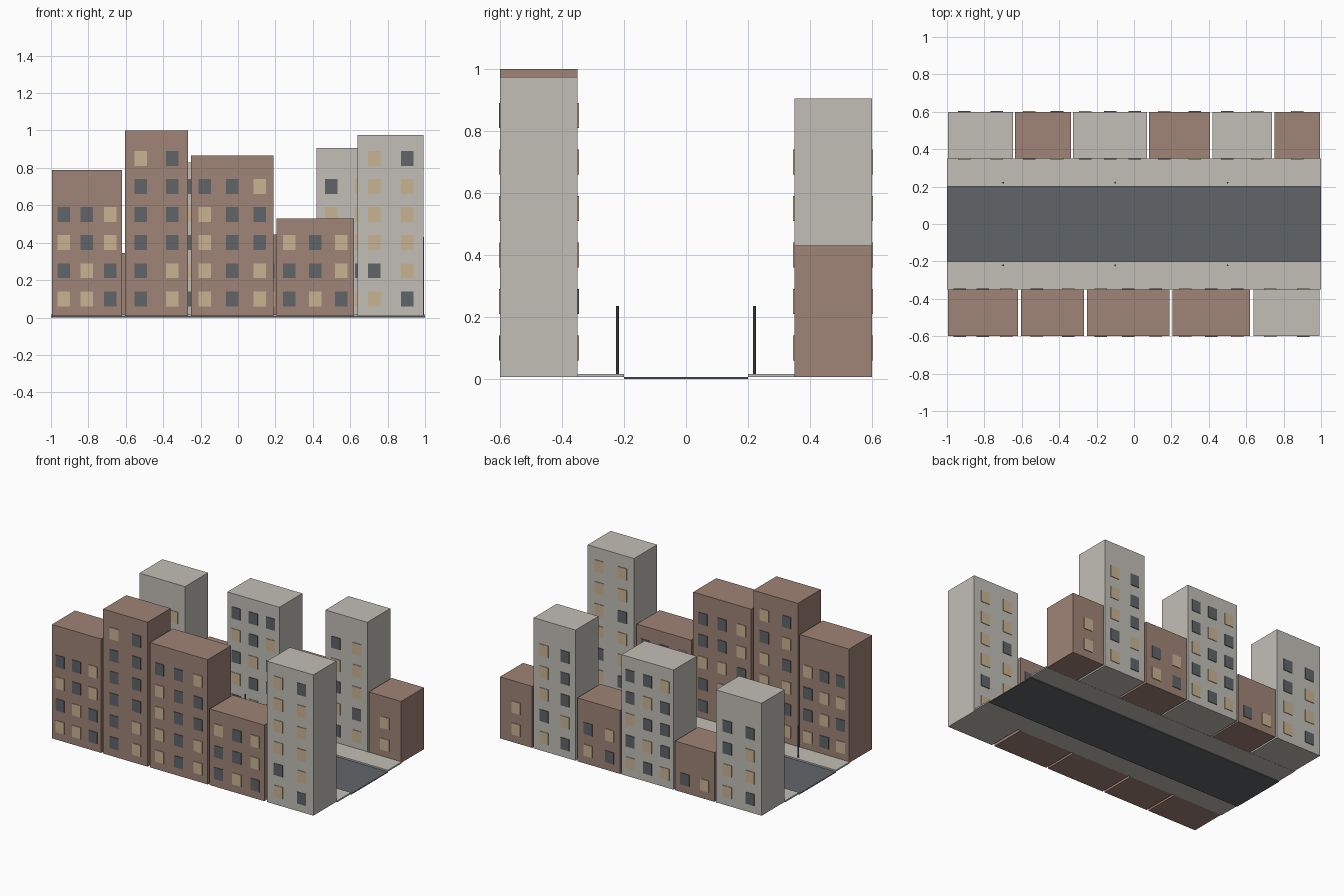
import bpy
import bmesh

cube = bpy.data.objects.get("Cube")
if cube:
    bpy.data.objects.remove(cube, do_unlink=True)


def material(name, rgb):
    m = bpy.data.materials.new(name)
    m.use_nodes = True
    colour = (*rgb, 1.0)
    m.diffuse_color = colour
    m.node_tree.nodes["Principled BSDF"].inputs["Base Color"].default_value = colour
    return m


BRICK = material("brick", (0.35, 0.23, 0.18))
CONCRETE = material("concrete", (0.54, 0.52, 0.47))
DARK = material("dark_grey", (0.117, 0.13, 0.138))
LIT = material("lit_window", (0.59, 0.456, 0.287))


def add_box(bm, low, high, index=0):
    """Add an axis-aligned box between two corners."""
    verts = bmesh.ops.create_cube(bm, size=1)["verts"]
    for v in verts:
        for k in range(3):
            v.co[k] = high[k] if v.co[k] > 0 else low[k]
    for f in {f for v in verts for f in v.link_faces}:
        f.material_index = index


def finish(name, bm, materials):
    mesh = bpy.data.meshes.new(name)
    bm.to_mesh(mesh)
    bm.free()
    for m in materials:
        mesh.materials.append(m)
    obj = bpy.data.objects.new(name, mesh)
    bpy.context.collection.objects.link(obj)
    return obj


def box(name, low, high, mat):
    bm = bmesh.new()
    add_box(bm, low, high)
    return finish(name, bm, [mat])


GROUND = 0.007
STOREY = 0.15
WIN_W, WIN_H, WIN_T = 0.067, 0.08, 0.004


def building(name, x0, x1, height, y0, y1, wall, front, back):
    """Block with window plates; patterns list storeys upward, columns along x."""
    bm = bmesh.new()
    add_box(bm, (x0, y0, GROUND), (x1, y1, height))
    for pattern, ya, yb in ((front, y0 - WIN_T, y0), (back, y1, y1 + WIN_T)):
        for row, storey in enumerate(pattern.split()):
            z = 0.1 + STOREY * row
            for col, kind in enumerate(storey):
                x = x0 + (x1 - x0) * (col + 0.5) / len(storey)
                add_box(bm, (x - WIN_W / 2, ya, z - WIN_H / 2),
                        (x + WIN_W / 2, yb, z + WIN_H / 2),
                        2 if kind == "L" else 1)
    finish(name, bm, [wall, DARK, LIT])


# Road and pavements
box("road", (-1, -0.2, 0), (1, 0.2, 0.006), DARK)
for side, s in (("front", -1), ("back", 1)):
    ya, yb = sorted((0.2 * s, 0.35 * s))
    box(side + "_pavement", (-1, ya, 0.006), (1, yb, 0.016), CONCRETE)

# Front row of buildings: x range, height, wall, outer and street windows
front_row = [
    (-0.995, -0.62, 0.79, BRICK, "LLD DLD LDL DDL", "LDL DLD LLD DDL"),
    (-0.605, -0.267, 1.0, BRICK, "DL DL DD DD DD LD", "LD DL LL DL LD DL"),
    (-0.25, 0.19, 0.865, BRICK, "LDL LDL LDD LDD DDL", "DLD LLD DLL LDD LDD"),
    (0.205, 0.62, 0.53, BRICK, "DLD DDL LDL", "LDL DLL LDD"),
    (0.64, 0.993, 0.975, CONCRETE, "LD DL LL LL LL LD", "DL LD LL DL LL LL"),
]
# Back row of buildings: street windows, then outer windows
back_row = [
    (-0.995, -0.648, 0.78, CONCRETE, "DL LD LL LL", "DL LL LD DD"),
    (-0.636, -0.337, 0.345, BRICK, "DL", "LD"),
    (-0.326, 0.07, 0.83, CONCRETE, "DLD LDD DLD LDL DDD", "LDL DLD DDL DLD LDD"),
    (0.08, 0.406, 0.443, BRICK, "LD DL", "DL LD"),
    (0.42, 0.738, 0.905, CONCRETE, "DL LD DL LL DL", "DL LD DL DL DL"),
    (0.75, 0.995, 0.43, BRICK, "L L", "L L"),
]
for side, row, ya, yb in (("front", front_row, -0.6, -0.35),
                          ("back", back_row, 0.35, 0.6)):
    for i, (x0, x1, h, wall, front, back) in enumerate(row):
        building(f"{side}_building_{i + 1}", x0, x1, h, ya, yb, wall, front, back)

# Street posts along both kerbs
for side, y in (("front", -0.221), ("back", 0.221)):
    for i, x in enumerate((-0.7, -0.1, 0.5)):
        bm = bmesh.new()
        bmesh.ops.create_cone(bm, cap_ends=True, segments=8, radius1=0.005,
                              radius2=0.005, depth=0.22)
        post = finish(f"{side}_post_{i + 1}", bm, [DARK])
        post.location = (x, y, 0.125)
